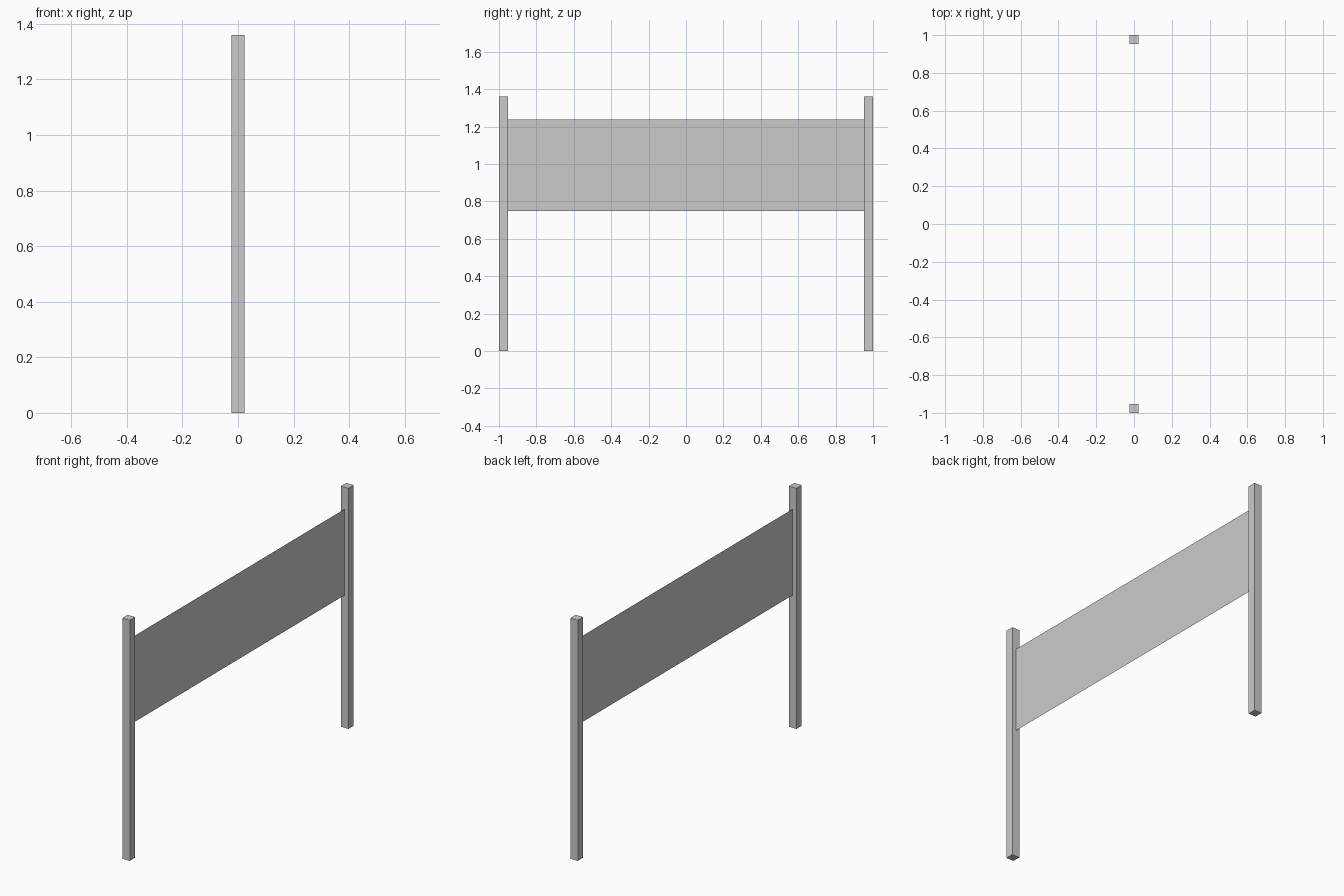
import bpy

if "Cube" in bpy.data.objects:
    bpy.data.objects.remove(bpy.data.objects["Cube"])

POST_W = 0.047
POST_H = 1.36
PANEL_Z = (0.75, 1.237)
INNER_Y = 1 - POST_W


def post(name, y):
    bpy.ops.mesh.primitive_cube_add(size=1, location=(0, y, POST_H / 2))
    ob = bpy.context.object
    ob.name = name
    ob.scale = (POST_W, POST_W, POST_H)
    bpy.ops.object.transform_apply(location=False, rotation=False, scale=True)


# Two square upright posts
for name, side in (("front_post", -1), ("back_post", 1)):
    post(name, side * (1 - POST_W / 2))

# Thin single-sheet banner stretched between the posts
z0, z1 = PANEL_Z
mesh = bpy.data.meshes.new("banner_panel")
mesh.from_pydata([(0, -INNER_Y, z0), (0, INNER_Y, z0),
                  (0, INNER_Y, z1), (0, -INNER_Y, z1)], [], [(0, 1, 2, 3)])
panel = bpy.data.objects.new("banner_panel", mesh)
bpy.context.collection.objects.link(panel)
